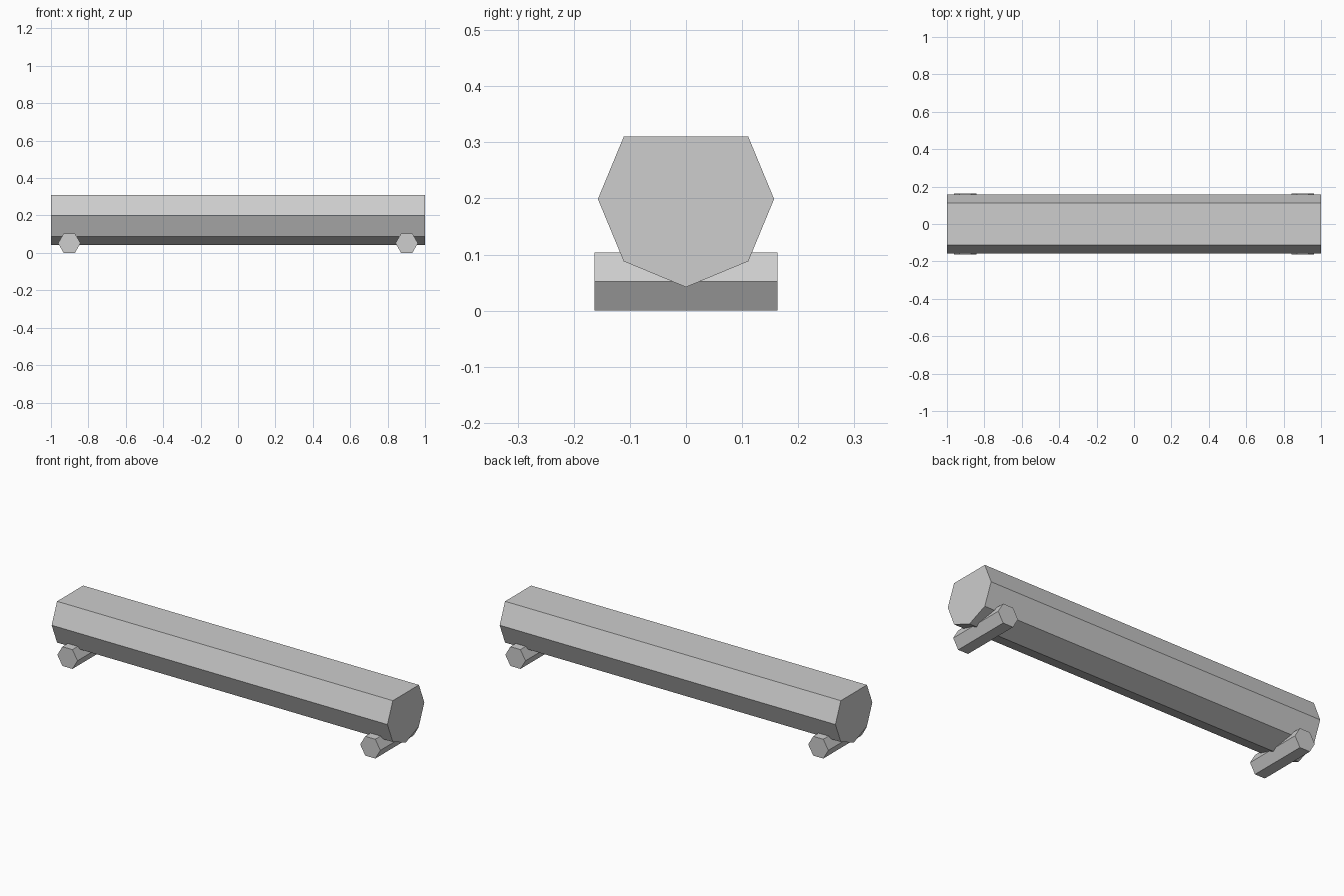
import bpy, bmesh, math

cube = bpy.data.objects.get("Cube")
if cube:
    bpy.data.objects.remove(cube, do_unlink=True)

grey = bpy.data.materials.new("light_grey")
grey.use_nodes = True
colour = (0.61, 0.61, 0.61, 1)
grey.diffuse_color = colour
next(n for n in grey.node_tree.nodes if n.type == 'BSDF_PRINCIPLED').inputs["Base Color"].default_value = colour


def ring(radius, sides, height):
    """Regular polygon as (across, up) points, first corner pointing across."""
    return [(radius * math.cos(math.tau * i / sides),
             height + radius * math.sin(math.tau * i / sides)) for i in range(sides)]


def prism(name, corners, step):
    """Extrude a closed loop of corners along step, with flat caps."""
    bm = bmesh.new()
    face = bm.faces.new([bm.verts.new(c) for c in corners])
    end = bmesh.ops.extrude_face_region(bm, geom=[face], use_keep_orig=True)["geom"]
    bmesh.ops.translate(bm, vec=step, verts=[v for v in end if isinstance(v, bmesh.types.BMVert)])
    bmesh.ops.recalc_face_normals(bm, faces=bm.faces)
    mesh = bpy.data.meshes.new(name)
    bm.to_mesh(mesh)
    bm.free()
    mesh.materials.append(grey)
    obj = bpy.data.objects.new(name, mesh)
    bpy.context.collection.objects.link(obj)
    return obj


# Long beam: an octagon whose top corner is cut off flat
beam_profile = [p for i, p in enumerate(ring(0.157, 8, 0.199)) if i != 2]
prism("beam", [(-1, y, z) for y, z in beam_profile], (2, 0, 0))

# Hexagonal cross bars under both ends
for side, x in (("left", 0.902), ("right", -0.902)):
    prism(side + "_foot_bar", [(x + a, -0.163, z) for a, z in ring(0.06, 6, 0.052)], (0, 0.326, 0))
